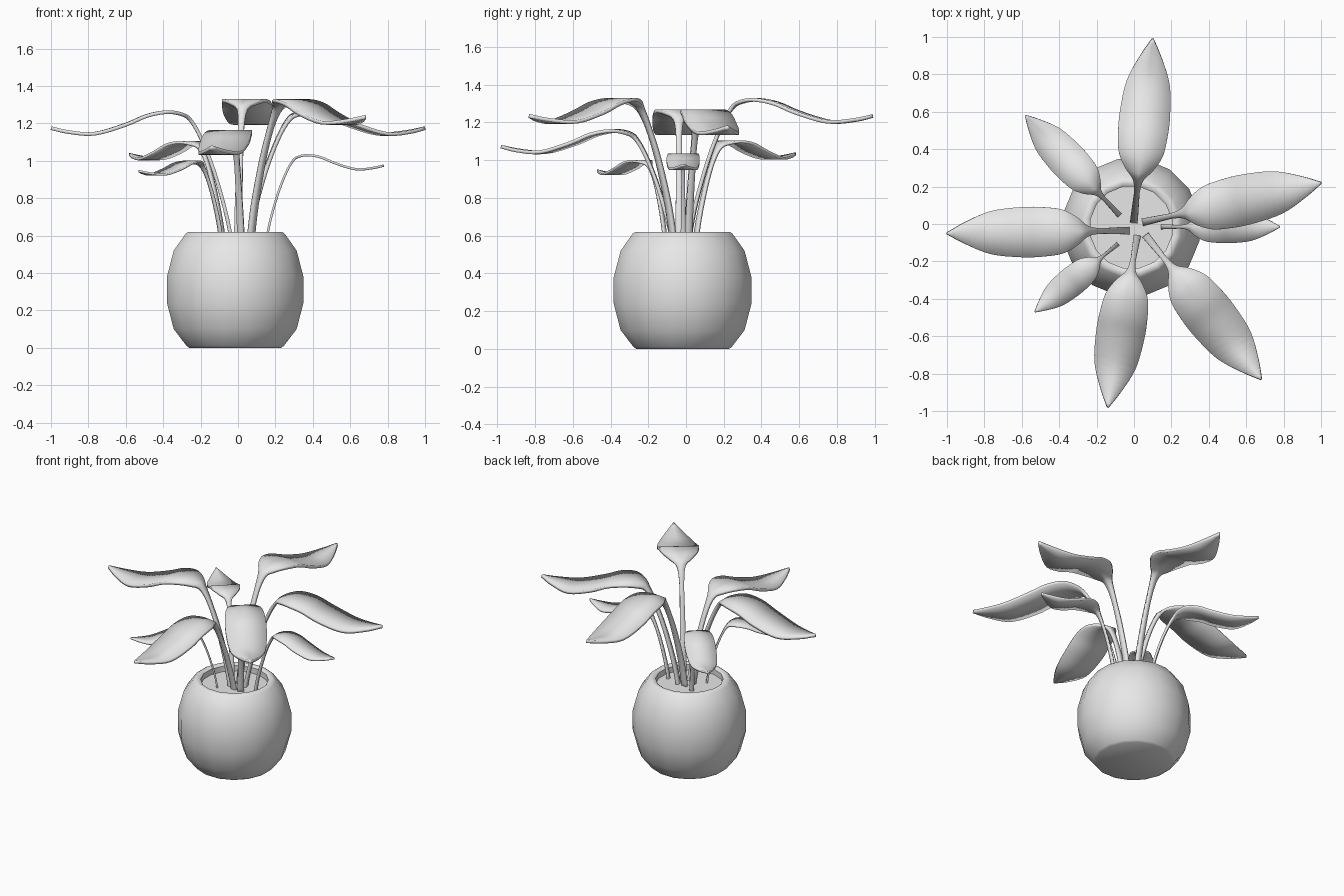
import bpy, bmesh, math
from mathutils import Vector

cube = bpy.data.objects.get("Cube")
if cube:
    bpy.data.objects.remove(cube, do_unlink=True)

grey = bpy.data.materials.new("plain_grey")
grey.use_nodes = True
grey.diffuse_color = (0.8, 0.8, 0.8, 1)
grey.node_tree.nodes["Principled BSDF"].inputs["Base Color"].default_value = (0.8, 0.8, 0.8, 1)


def finish(bm, name, angle):
    """Turn a bmesh into a smooth shaded object."""
    mesh = bpy.data.meshes.new(name)
    bmesh.ops.recalc_face_normals(bm, faces=bm.faces)
    bm.to_mesh(mesh)
    bm.free()
    mesh.materials.append(grey)
    obj = bpy.data.objects.new(name, mesh)
    bpy.context.collection.objects.link(obj)
    bpy.ops.object.select_all(action="DESELECT")
    obj.select_set(True)
    bpy.context.view_layer.objects.active = obj
    bpy.ops.object.shade_smooth_by_angle(angle=math.radians(angle))
    return obj


def lathe(name, profile, centre, sides, angle):
    """Spin a (radius, height) profile around a vertical axis."""
    bm = bmesh.new()
    rings = []
    for r, z in profile:
        turn = [math.tau * (i + 0.5) / sides for i in range(sides)]
        rings.append([bm.verts.new((centre[0] + r * math.cos(a), centre[1] + r * math.sin(a), z))
                      for a in turn])
    for low, high in zip(rings, rings[1:]):
        for i in range(sides):
            j = (i + 1) % sides
            bm.faces.new((low[i], low[j], high[j], high[i]))
    bm.faces.new(rings[0])
    bm.faces.new(rings[-1])
    return finish(bm, name, angle)


def smooth_path(points, steps):
    """Catmull-Rom curve through the points."""
    pts = [Vector(p) for p in points]
    pts = [2 * pts[0] - pts[1]] + pts + [2 * pts[-1] - pts[-2]]
    path = []
    for a, b, c, d in zip(pts, pts[1:], pts[2:], pts[3:]):
        for k in range(steps):
            t = k / steps
            path.append(0.5 * (2 * b + (c - a) * t + (2 * a - 5 * b + 4 * c - d) * t * t
                               + (3 * b - a - 3 * c + d) * t ** 3))
    return path + [pts[-2]]


# Pot with a hollow top, and the soil as its inner floor
CENTRE = (-0.015, -0.018)
POT = [(0.25, 0), (0.265, 0.01), (0.335, 0.1), (0.372, 0.24), (0.372, 0.38), (0.335, 0.52),
       (0.27, 0.61), (0.255, 0.62), (0.235, 0.62), (0.222, 0.61), (0.222, 0.57)]
lathe("pot", POT, CENTRE, 16, 50)

# Leaf strip: distance along, height below the crest, half width (for length 1)
LEAF = smooth_path([(-0.01, -0.80, 0.021), (0.03, -0.58, 0.02), (0.10, -0.33, 0.017),
                    (0.17, -0.15, 0.016), (0.23, -0.045, 0.03), (0.28, -0.012, 0.075),
                    (0.36, 0, 0.12), (0.47, -0.02, 0.136), (0.59, -0.07, 0.138),
                    (0.76, -0.119, 0.118), (0.90, -0.11, 0.06), (1.0, -0.088, 0.005)], 4)


def leaf(name, base, tip, crest):
    start, along = Vector(base), Vector(tip) - Vector(base)
    size = along.length
    side = Vector((-along.y, along.x)) / size
    bm = bmesh.new()
    rows = []
    for s, z, w in LEAF:
        mid = start + along * s
        rows.append([bm.verts.new((*(mid + side * size * w * k), crest + size * z))
                     for k in (-1, 0, 1)])
    for a, b in zip(rows, rows[1:]):
        for k in range(2):
            bm.faces.new((a[k], b[k], b[k + 1], a[k + 1]))
    obj = finish(bm, name, 50)
    thick = obj.modifiers.new("thickness", "SOLIDIFY")
    thick.thickness = 0.02 * size
    thick.offset = 0


leaf("leaf_right", (-0.03, -0.035), (-1.0, -0.05), 1.26)
leaf("leaf_left", (0.05, 0.01), (1.0, 0.22), 1.26)
leaf("leaf_back", (0.0, 0.02), (0.1, 0.99), 1.32)
leaf("leaf_front", (0.02, -0.05), (-0.14, -0.98), 1.155)
leaf("leaf_front_left", (0.07, -0.07), (0.68, -0.83), 1.32)
leaf("leaf_back_right", (-0.08, 0.05), (-0.58, 0.58), 1.098)
leaf("leaf_front_right", (-0.09, -0.11), (-0.53, -0.47), 0.995)
leaf("leaf_left_small", (0.15, -0.015), (0.78, -0.015), 1.03)
